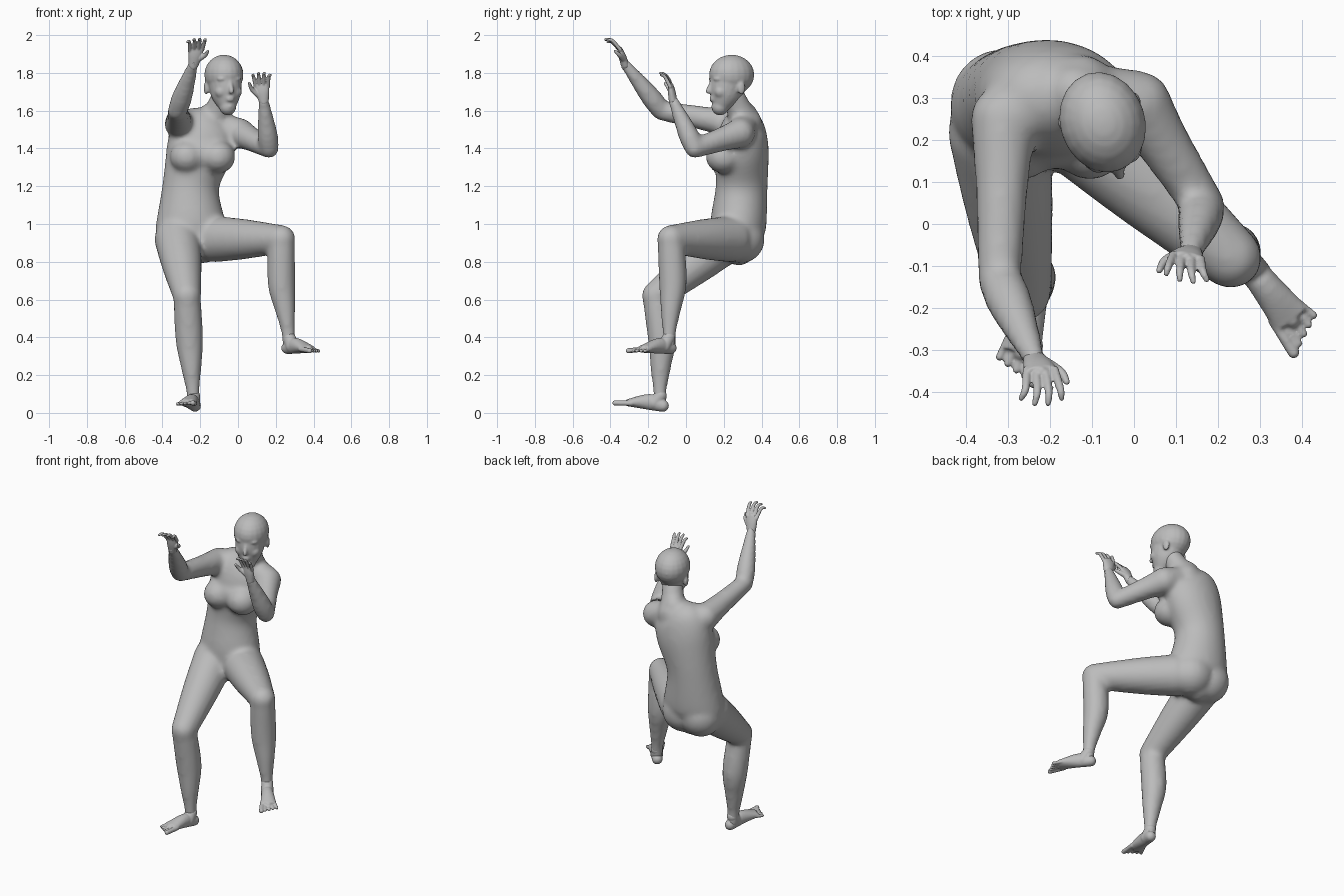
import bpy, bmesh, math
from mathutils import Vector, Matrix

cube = bpy.data.objects.get("Cube")
if cube:
    bpy.data.objects.remove(cube, do_unlink=True)

grey = bpy.data.materials.new("plain_grey")
grey.use_nodes = True
tone = (0.5, 0.5, 0.5, 1)
grey.diffuse_color = tone
grey.node_tree.nodes["Principled BSDF"].inputs["Base Color"].default_value = tone


def curve_through(rows, steps=5):
    """Smoothly interpolate between rows of numbers."""
    result = []
    last = len(rows) - 1
    for i in range(last):
        before, start = Vector(rows[max(i - 1, 0)]), Vector(rows[i])
        end, after = Vector(rows[i + 1]), Vector(rows[min(i + 2, last)])
        leave, arrive = (end - before) / 2, (after - start) / 2
        for step in range(steps):
            t = step / steps
            ease = t * t * (3 - 2 * t)
            result.append(start.lerp(end, ease) + leave * t * (1 - t) ** 2 - arrive * t * t * (1 - t))
    return result + [Vector(rows[last])]


def ball(mesh, centre, radius, scale=(1, 1, 1)):
    place = Matrix.Translation(centre) @ Matrix.Diagonal((*scale, 1))
    bmesh.ops.create_uvsphere(mesh, u_segments=20, v_segments=12, radius=radius, matrix=place)


def tube(mesh, points, wide, deep=None, across=None, sides=20):
    """Loft ellipses along points, with rounded ends."""
    deep = deep or wide
    across = across or (points[-1] - points[0]).orthogonal()
    centres = curve_through(points)
    sizes = curve_through(list(zip(wide, deep)))
    rings = []
    for i, (centre, size) in enumerate(zip(centres, sizes)):
        ahead = centres[min(i + 1, len(centres) - 1)] - centres[max(i - 1, 0)]
        second = ahead.cross(across).normalized()
        first = second.cross(ahead).normalized()
        ring = []
        for k in range(sides):
            angle = math.tau * k / sides
            ring.append(mesh.verts.new(centre + first * size.x * math.cos(angle) + second * size.y * math.sin(angle)))
        rings.append(ring)
    for lower, upper in zip(rings, rings[1:]):
        for k in range(sides):
            mesh.faces.new((lower[k - 1], lower[k], upper[k], upper[k - 1]))
    mesh.faces.new(rings[0])
    mesh.faces.new(rings[-1])
    for end in (0, -1):
        ball(mesh, points[end], min(wide[end], deep[end]))


def finish(name, mesh, voxel, rounds):
    """Fuse the overlapping forms into one smooth skin."""
    bmesh.ops.recalc_face_normals(mesh, faces=mesh.faces)
    data = bpy.data.meshes.new(name)
    mesh.to_mesh(data)
    mesh.free()
    data.materials.append(grey)
    part = bpy.data.objects.new(name, data)
    bpy.context.collection.objects.link(part)
    fuse = part.modifiers.new("fuse", 'REMESH')
    fuse.mode = 'VOXEL'
    fuse.voxel_size = voxel
    fuse.use_smooth_shade = True
    soften = part.modifiers.new("soften", 'SMOOTH')
    soften.iterations = rounds
    return part


# Joints of the pose
neck_base = Vector((-.13, .315, 1.53))
right_shoulder, left_shoulder = Vector((-.31, .25, 1.53)), Vector((.01, .285, 1.48))
right_elbow, left_elbow = Vector((-.32, -.13, 1.6)), Vector((.165, .045, 1.4))
right_wrist, left_wrist = Vector((-.235, -.325, 1.85)), Vector((.135, -.07, 1.66))
right_hip, left_hip = Vector((-.32, .22, .92)), Vector((-.12, .23, .92))
right_knee, left_knee = Vector((-.27, -.16, .62)), Vector((.23, -.08, .92))
right_ankle, left_ankle = Vector((-.235, -.135, .05)), Vector((.27, -.09, .36))

# Trunk and neck
body = bmesh.new()
spine = [Vector(point) for point in ((-.25, .28, .87), (-.25, .275, .97), (-.25, .295, 1.2),
                                     (-.2, .295, 1.4), (-.17, .305, 1.52), (-.14, .315, 1.58))]
tube(body, spine, wide=(.16, .188, .15, .178, .16, .07), deep=(.09, .147, .137, .143, .115, .065),
     across=Vector((1, 0, 0)), sides=28)
head_base = Vector((-.08, .25, 1.68))
tube(body, [neck_base, neck_base.lerp(head_base, .5), head_base], (.09, .069, .06))

# Chest, breasts and buttocks
ball(body, (-.19, .22, 1.37), .1, scale=(1.6, .9, .95))
for x in (-.27, -.105):
    ball(body, (x, .2, 1.355), .092, scale=(1, 1.05, .95))
for x in (-.31, -.19):
    ball(body, (x, .29, .92), .128)


def arm(shoulder, elbow, wrist):
    tube(body, [neck_base, shoulder], (.07, .08))
    tube(body, [shoulder, shoulder.lerp(elbow, .4), elbow], (.08, .064, .052))
    tube(body, [elbow, elbow.lerp(wrist, .3), elbow.lerp(wrist, .9), wrist], (.052, .054, .031, .028))


def leg(hip, knee, ankle):
    tube(body, [hip, hip.lerp(knee, .45), knee], (.123, .106, .075))
    shin = (ankle - knee).normalized()
    behind = hip - knee
    behind = (behind - shin * behind.dot(shin)).normalized()
    calf = knee.lerp(ankle, .4) + behind * .022
    lower = knee.lerp(ankle, .65) + behind * .01
    tube(body, [knee, calf, lower, knee.lerp(ankle, .87), ankle], (.072, .074, .056, .037, .034))


arm(right_shoulder, right_elbow, right_wrist)
arm(left_shoulder, left_elbow, left_wrist)
leg(right_hip, right_knee, right_ankle)
leg(left_hip, left_knee, left_ankle)
finish("body", body, .014, 9)


def foot(name, heel, tip, ankle, inner):
    """Heel, arch and five toes, with the big toe on the inner side."""
    mesh = bmesh.new()
    length = tip - heel
    across = length.cross(Vector((0, 0, 1))).normalized() * inner
    up = Vector((0, 0, 1))
    back = heel + length * .11 + up * .033
    pad = heel + length * .75 + up * .024
    tube(mesh, [back, back.lerp(pad, .4) + up * .014, pad], (.031, .036, .048), (.033, .042, .02), across)
    tube(mesh, [ankle + up * .04, back.lerp(pad, .25) + up * .01], (.034, .037))
    for i in range(5):
        offset = across * (.039 - .02 * i)
        size = .014 if i == 0 else .0095
        end = heel + length * (.97 - .035 * i) + offset * 1.15 + up * .014
        tube(mesh, [pad - length * .08 + offset * .9, end], (size, size), sides=10)
    finish(name, mesh, .005, 2)


foot("right_foot", Vector((-.22, -.09, 0)), Vector((-.285, -.375, .04)), right_ankle, -1)
foot("left_foot", Vector((.24, -.055, .31)), Vector((.42, -.285, .315)), left_ankle, -1 * -1)


def hand(name, wrist, knuckles, across, reach, thumb_tip):
    """Flat palm, four hooked fingers spread in a fan, and a thumb."""
    mesh = bmesh.new()
    along = knuckles - wrist
    tube(mesh, [wrist - along * .2, wrist.lerp(knuckles, .5), knuckles], (.026, .036, .038), (.022, .02, .013), across)
    for i in range(4):
        fan = 1.5 - i
        base = knuckles + across * .022 * fan - along * .1
        tip = knuckles + across * .032 * fan + reach * (1 - .08 * fan * fan)
        bend = base.lerp(tip, .55) + along * .28
        tube(mesh, [base, bend, tip], (.0105, .0095, .007), sides=10)
    root = wrist.lerp(knuckles, .25) + across * .02
    tube(mesh, [root, root.lerp(thumb_tip, .5) + across * .012, thumb_tip], (.016, .012, .008), sides=10)
    finish(name, mesh, .004, 2)


hand("right_hand", right_wrist, Vector((-.22, -.35, 1.927)), Vector((1, 0, .1)),
     Vector((0, -.078, .05)), Vector((-.16, -.375, 1.915)))
hand("left_hand", left_wrist, Vector((.125, -.08, 1.735)), Vector((-1, .15, 0)),
     Vector((0, -.055, .065)), Vector((.06, -.11, 1.745)))

# Head: skull and jaw
head = bmesh.new()
ball(head, (0, .005, 1.79), .106, scale=(.96, 1.15, 1))
tube(head, [Vector((0, -.01, 1.76)), Vector((0, -.035, 1.68)), Vector((0, -.06, 1.62))],
     wide=(.09, .077, .045), deep=(.105, .085, .045), across=Vector((1, 0, 0)))
# Nose, lips and chin
tube(head, [Vector((0, -.106, 1.755)), Vector((0, -.126, 1.703))], (.009, .014), sides=10)
for height in (1.656, 1.668):
    ball(head, (0, -.106, height), .011, scale=(2, 1, .6))
ball(head, (0, -.085, 1.622), .022)
# Brows, eyes, cheeks and ears
for side in (-1, 1):
    ball(head, (side * .035, -.084, 1.768), .026, scale=(1.3, 1, .5))
    ball(head, (side * .034, -.091, 1.742), .014, scale=(1.1, 1, .6))
    ball(head, (side * .04, -.07, 1.7), .034)
    ball(head, (side * .09, .03, 1.72), .036, scale=(.35, .6, 1))
skull = finish("head", head, .007, 5)
skull.location = (-.073, .237, 0)
skull.rotation_euler.z = math.radians(18)
